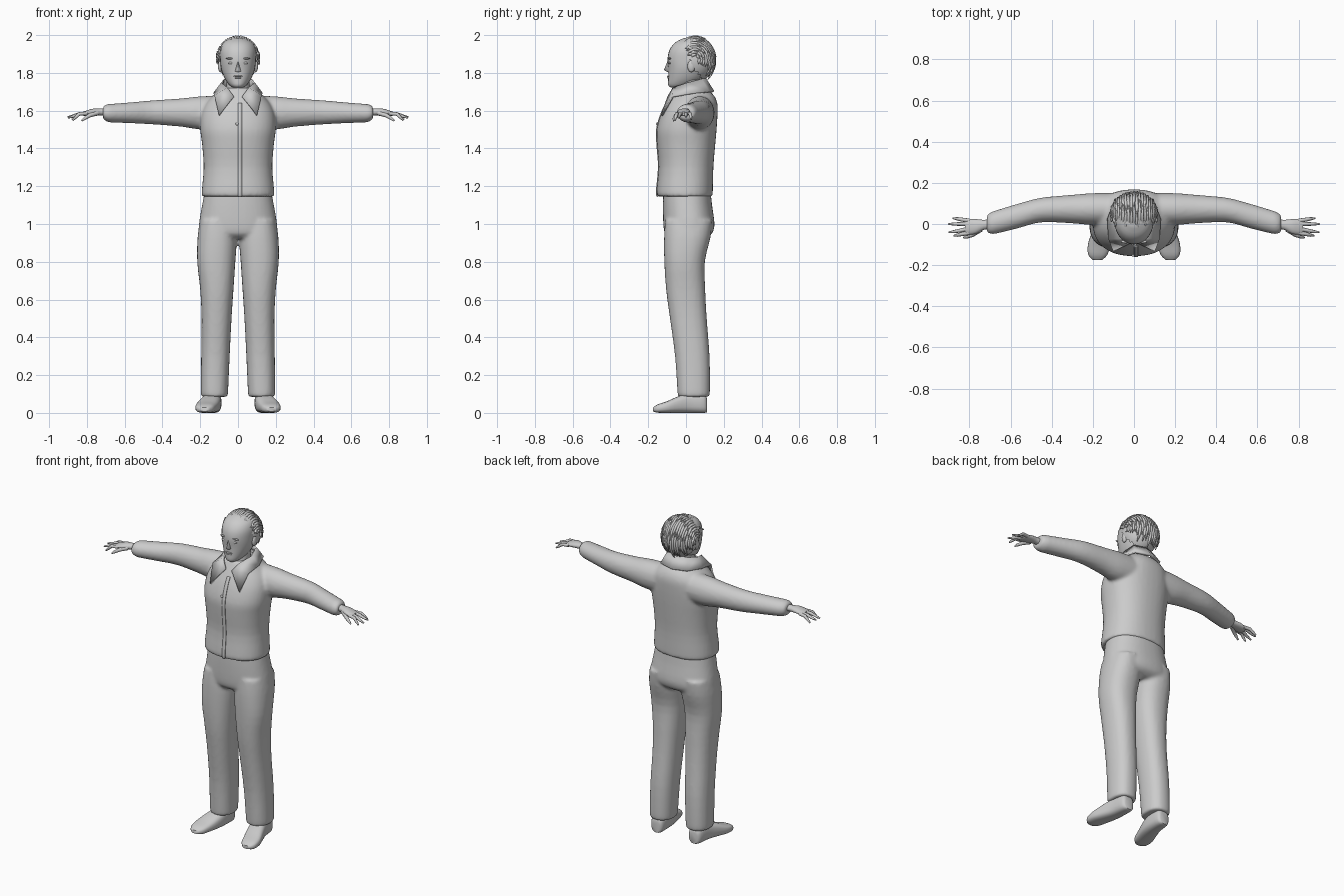
import bpy, bmesh, math, random
from mathutils import Vector

if "Cube" in bpy.data.objects:
    bpy.data.objects.remove(bpy.data.objects["Cube"])

random.seed(4)
grey = bpy.data.materials.new("light_grey")
grey.diffuse_color = (0.6, 0.6, 0.6, 1)
grey.use_nodes = True
grey.node_tree.nodes["Principled BSDF"].inputs["Base Color"].default_value = grey.diffuse_color


def spline(rows, k):
    """Catmull-Rom refinement of section rows."""
    out = []
    for i in range(len(rows) - 1):
        p0, p1, p2 = rows[max(i - 1, 0)], rows[i], rows[i + 1]
        p3 = rows[min(i + 2, len(rows) - 1)]
        for j in range(k):
            t = j / k
            out.append([0.5 * (2 * b + (c - a) * t + (2 * a - 5 * b + 4 * c - d) * t * t
                               + (3 * b - a - 3 * c + d) * t ** 3)
                        for a, b, c, d in zip(p0, p1, p2, p3)])
    return out + [list(rows[-1])]


def loft(bm, axis, rows, side=1, n=28, p=2.0, k=3):
    """Closed loft along an axis; row = (station, a min, a max, b min, b max)."""
    rings = []
    for s, a0, a1, b0, b1 in spline(rows, k):
        ring = []
        for i in range(n):
            t = 2 * math.pi * i / n
            c, d = math.cos(t), math.sin(t)
            a = (a0 + a1) / 2 + (a1 - a0) / 2 * math.copysign(abs(c) ** (2 / p), c)
            b = (b0 + b1) / 2 + (b1 - b0) / 2 * math.copysign(abs(d) ** (2 / p), d)
            x, y, z = {'z': (a, b, s), 'x': (s, a, b), 'y': (a, s, b)}[axis]
            ring.append(bm.verts.new((x * side, y, z)))
        rings.append(ring)
    for r, q in zip(rings, rings[1:]):
        for i in range(n):
            bm.faces.new((r[i], r[(i + 1) % n], q[(i + 1) % n], q[i]))
    bm.faces.new(rings[0])
    bm.faces.new(rings[-1])


def finish(name, bm, voxel=0, thick=0, angle=50):
    bmesh.ops.recalc_face_normals(bm, faces=bm.faces)
    me = bpy.data.meshes.new(name)
    bm.to_mesh(me)
    bm.free()
    me.materials.append(grey)
    ob = bpy.data.objects.new(name, me)
    bpy.context.collection.objects.link(ob)
    bpy.ops.object.select_all(action='DESELECT')
    bpy.context.view_layer.objects.active = ob
    ob.select_set(True)
    bpy.ops.object.shade_smooth_by_angle(angle=math.radians(angle))
    if thick:
        m = ob.modifiers.new("thickness", 'SOLIDIFY')
        m.thickness, m.offset = thick, 0
    if voxel:
        m = ob.modifiers.new("blend", 'REMESH')
        m.mode, m.voxel_size, m.use_smooth_shade = 'VOXEL', voxel, True
        m = ob.modifiers.new("soften", 'SMOOTH')
        m.factor, m.iterations = 0.5, 5
    return ob


def tubes(name, paths, depth=1.0, res=2):
    """Tapered tubes; path = list of (x, y, z, radius)."""
    cu = bpy.data.curves.new(name, 'CURVE')
    cu.dimensions, cu.bevel_depth, cu.bevel_resolution = '3D', depth, res
    cu.use_fill_caps = True
    for path in paths:
        sp = cu.splines.new('POLY')
        sp.points.add(len(path) - 1)
        for pt, (x, y, z, r) in zip(sp.points, path):
            pt.co, pt.radius = (x, y, z, 1), r
    cu.materials.append(grey)
    ob = bpy.data.objects.new(name, cu)
    bpy.context.collection.objects.link(ob)
    bpy.ops.object.select_all(action='DESELECT')
    bpy.context.view_layer.objects.active = ob
    ob.select_set(True)
    bpy.ops.object.convert(target='MESH')


def blob(bm, centre, radii, seg=16):
    vs = bmesh.ops.create_uvsphere(bm, u_segments=seg, v_segments=seg // 2 + 2, radius=1)['verts']
    for v in vs:
        v.co = Vector(c + r * q for c, r, q in zip(centre, radii, v.co))
    return vs


# jacket: body and both sleeves blended together
body = [(1.145, -.19, .19, -.15, .138), (1.17, -.192, .192, -.156, .142),
        (1.3, -.182, .182, -.145, .145), (1.42, -.19, .19, -.153, .155),
        (1.5, -.2, .2, -.155, .162), (1.58, -.195, .195, -.133, .167),
        (1.64, -.17, .17, -.105, .166), (1.685, -.125, .125, -.08, .145),
        (1.72, -.085, .085, -.06, .1)]
sleeve = [(.08, .0, .15, 1.5, 1.68), (.2, -.005, .15, 1.5, 1.676), (.3, .003, .142, 1.515, 1.665),
          (.45, .008, .128, 1.527, 1.655), (.56, -.02, .1, 1.533, 1.645),
          (.66, -.045, .07, 1.537, 1.637), (.69, -.05, .06, 1.54, 1.635), (.715, -.042, .045, 1.555, 1.622)]
bm = bmesh.new()
loft(bm, 'z', body, p=2.3, n=40)
for s in (1, -1):
    loft(bm, 'x', sleeve, s)
finish("jacket", bm, voxel=.01)

# front placket strip and button
bm = bmesh.new()
strip = [[bm.verts.new((x, r[3] - .001, r[0])) for x in (0, .02)] for r in spline(body[:7], 4)]
for a, b in zip(strip, strip[1:]):
    bm.faces.new((a[0], a[1], b[1], b[0]))
finish("placket", bm, thick=.005)
bm = bmesh.new()
blob(bm, (-.005, -.152, 1.53), (.008, .006, .008))
finish("button", bm)

# open shirt collar with pointed tips
bm = bmesh.new()
pairs = [((.022, -.092, 1.675), (.1, -.128, 1.575)), ((.055, -.066, 1.72), (.122, -.07, 1.675)),
         ((.085, .01, 1.745), (.126, .025, 1.69)), ((.068, .08, 1.765), (.09, .118, 1.70)),
         ((0, .1, 1.77), (0, .145, 1.70))]
for s in (1, -1):
    vs = [[bm.verts.new((x * s, y, z)) for x, y, z in pr] for pr in pairs]
    for a, b in zip(vs, vs[1:]):
        bm.faces.new((a[0], a[1], b[1], b[0]))
bmesh.ops.remove_doubles(bm, verts=bm.verts, dist=.0005)
finish("collar", bm, thick=.012)

# trousers: hips and both legs blended together
bm = bmesh.new()
loft(bm, 'z', [(1.18, -.175, .175, -.12, .13), (1.1, -.19, .19, -.122, .138),
               (1.0, -.207, .207, -.12, .151), (.95, -.205, .205, -.112, .138),
               (.925, -.19, .19, -.085, .1)], p=2.3, n=40)
leg = [(1.02, .02, .2, -.11, .14), (.93, .006, .214, -.116, .13), (.8, .014, .216, -.115, .1),
       (.65, .024, .2, -.105, .102), (.5, .034, .193, -.085, .11), (.3, .044, .195, -.058, .125),
       (.12, .052, .197, -.046, .127), (.085, .055, .193, -.042, .122)]
for s in (1, -1):
    loft(bm, 'z', leg, s, p=2.3)
finish("trousers", bm, voxel=.01)

# shoes with toes turned outward
for s, nm in ((1, "left"), (-1, "right")):
    bm = bmesh.new()
    loft(bm, 'y', [(.112, .105, .155, .004, .07), (.095, .09, .172, 0, .1), (.02, .088, .185, 0, .105),
                   (-.04, .095, .205, 0, .088), (-.1, .112, .224, 0, .062),
                   (-.15, .13, .222, .001, .045), (-.175, .155, .2, .008, .028)], s, p=2.8, n=24)
    finish(nm + "_shoe", bm)

    # palm and wrist
    bm = bmesh.new()
    loft(bm, 'x', [(.69, -.025, .025, 1.57, 1.612), (.73, -.028, .02, 1.575, 1.612),
                   (.77, -.048, .024, 1.574, 1.61), (.81, -.052, .022, 1.572, 1.598),
                   (.822, -.046, .016, 1.575, 1.593)], s, n=16)
    finish(nm + "_palm", bm)

    # fingers and thumb
    paths = []
    for y, dy, tip, dz in ((-.043, -.014, .875, .035), (-.022, -.018, .9, .022),
                           (.0, .0, .902, .018), (.016, .012, .88, .03)):
        paths.append([(s * .8, y, 1.585, .0105), (s * .84, y + dy * .5, 1.583, .0095),
                      (s * (.84 + tip) / 2, y + dy * .8, 1.58 - dz * .4, .008),
                      (s * tip, y + dy, 1.584 - dz, .004)])
    paths.append([(s * .745, -.025, 1.588, .014), (s * .785, -.052, 1.575, .011),
                  (s * .81, -.062, 1.56, .009), (s * .828, -.066, 1.546, .004)])
    tubes(nm + "_fingers", paths)

# neck and head
bm = bmesh.new()
loft(bm, 'z', [(1.62, -.06, .06, -.11, .08), (1.68, -.06, .06, -.078, .085),
               (1.74, -.06, .06, -.045, .085), (1.8, -.06, .06, -.04, .09)])
finish("neck", bm)
bm = bmesh.new()
loft(bm, 'z', [(1.722, -.025, .025, -.08, -.01), (1.735, -.045, .045, -.094, .04),
               (1.77, -.07, .07, -.094, .09), (1.82, -.089, .089, -.094, .12),
               (1.87, -.095, .095, -.098, .138), (1.92, -.095, .095, -.088, .138),
               (1.96, -.078, .078, -.058, .12), (1.985, -.035, .035, -.01, .08)], p=2.1)
finish("head", bm)

# nose wedge
bm = bmesh.new()
br, tip, l, r, base = [bm.verts.new(c) for c in ((0, -.096, 1.868), (0, -.117, 1.815), (-.018, -.088, 1.808),
                                                 (.018, -.088, 1.808), (0, -.09, 1.801))]
for f in ((br, l, tip), (br, tip, r), (tip, l, base), (tip, base, r)):
    bm.faces.new(f)
finish("nose", bm, angle=80)

# lips, eyes, brows and ears
bm = bmesh.new()
blob(bm, (0, -.092, 1.783), (.024, .008, .0045))
blob(bm, (0, -.092, 1.774), (.02, .008, .0045))
finish("lips", bm)
for nm, c, rad in (("eyes", (.038, -.086, 1.852), (.016, .006, .006)),
                   ("brows", (.04, -.086, 1.876), (.024, .008, .005)),
                   ("ears", (.094, .028, 1.835), (.012, .02, .032))):
    bm = bmesh.new()
    for s in (1, -1):
        blob(bm, (s * c[0], c[1], c[2]), rad)
    finish(nm, bm)

# hair cap, open over the face
C, R = (0, .046, 1.868), (.108, .104, .12)
bm = bmesh.new()
vs = blob(bm, C, R, 32)
bmesh.ops.delete(bm, geom=[v for v in vs if v.co.z < 1.9 - max(0, v.co.y + .04) * 1.1
                           and v.co.y < .07], context='VERTS')
finish("hair_cap", bm)


# swept-back hair locks running from hairline to nape
def on_hair(a, t, lift):
    return (C[0] + (R[0] + lift) * math.sin(a), C[1] - (R[1] + lift) * math.cos(a) * math.cos(t),
            C[2] + (R[2] + lift) * math.cos(a) * math.sin(t))


locks = []
for i in range(23):
    a = math.radians(-77 + 7 * i)
    start = 42 + random.uniform(-6, 8)
    for j in range(3):
        t0 = start + 52 * j + random.uniform(-8, 8)
        t1 = min(t0 + random.uniform(62, 82), 236)
        path = []
        for m in range(7):
            u = m / 6
            w = .0085 * (math.sin(math.pi * (.15 + .8 * u)) + .05)
            path.append((*on_hair(a + random.uniform(-.015, .015), math.radians(t0 + (t1 - t0) * u),
                                  .001 + .01 * u ** 3), w))
        locks.append(path)
# short tufts over the forehead and temples
for i in range(13):
    a = math.radians(-72 + 12 * i)
    t = math.radians(48 + random.uniform(-8, 8))
    b = a + random.uniform(-.2, .2)
    locks.append([(*on_hair(a, t + .35, .0), .009), (*on_hair((a + b) / 2, t + .1, .008), .008),
                  (*on_hair(b, t - .15, .012), .002)])
tubes("hair_locks", locks, res=1)
